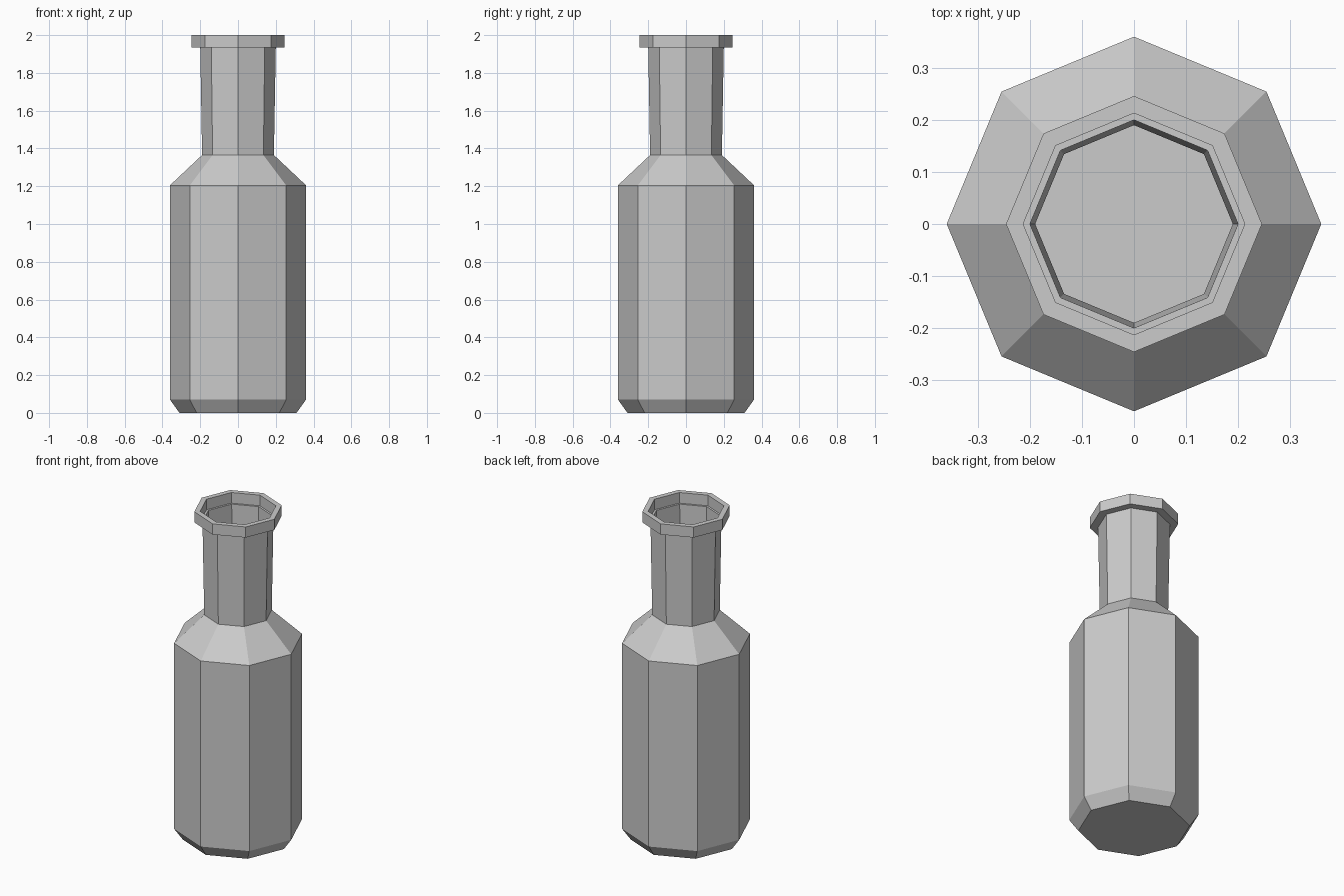
import bpy
import bmesh
from math import cos, sin, pi

cube = bpy.data.objects.get("Cube")
if cube:
    bpy.data.objects.remove(cube, do_unlink=True)

SIDES = 8

# Single flat colour
grey = bpy.data.materials.new("light grey")
grey.use_nodes = True
colour = (0.6, 0.6, 0.6, 1)
grey.diffuse_color = colour
grey.node_tree.nodes["Principled BSDF"].inputs["Base Color"].default_value = colour


def lathe(name, profile, cap_bottom=False):
    """Revolve (radius, height) points, listed upwards on the outside, into flat facets."""
    bm = bmesh.new()
    rings = [[bm.verts.new((r * cos(2 * pi * i / SIDES), r * sin(2 * pi * i / SIDES), z))
              for i in range(SIDES)] for r, z in profile]
    for low, high in zip(rings, rings[1:]):
        for i in range(SIDES):
            j = (i + 1) % SIDES
            bm.faces.new((low[i], low[j], high[j], high[i]))
    if cap_bottom:
        bm.faces.new(rings[0][::-1])
    mesh = bpy.data.meshes.new(name)
    bm.to_mesh(mesh)
    bm.free()
    mesh.materials.append(grey)
    obj = bpy.data.objects.new(name, mesh)
    bpy.context.collection.objects.link(obj)
    return obj


# Body, shoulder, slightly flared neck and stepped lip in one thin shell
lathe("bottle", [
    (0.31, 0.0),      # base
    (0.36, 0.07),     # base chamfer
    (0.36, 1.205),    # shoulder start
    (0.19, 1.365),    # neck start
    (0.20, 1.935),    # neck top
    (0.246, 1.935),   # lip underside
    (0.246, 2.0),     # lip outer edge
    (0.213, 2.0),     # lip top
    (0.213, 1.935),   # lip inner wall
    (0.20, 1.935),    # ledge inside the mouth
], cap_bottom=True)
